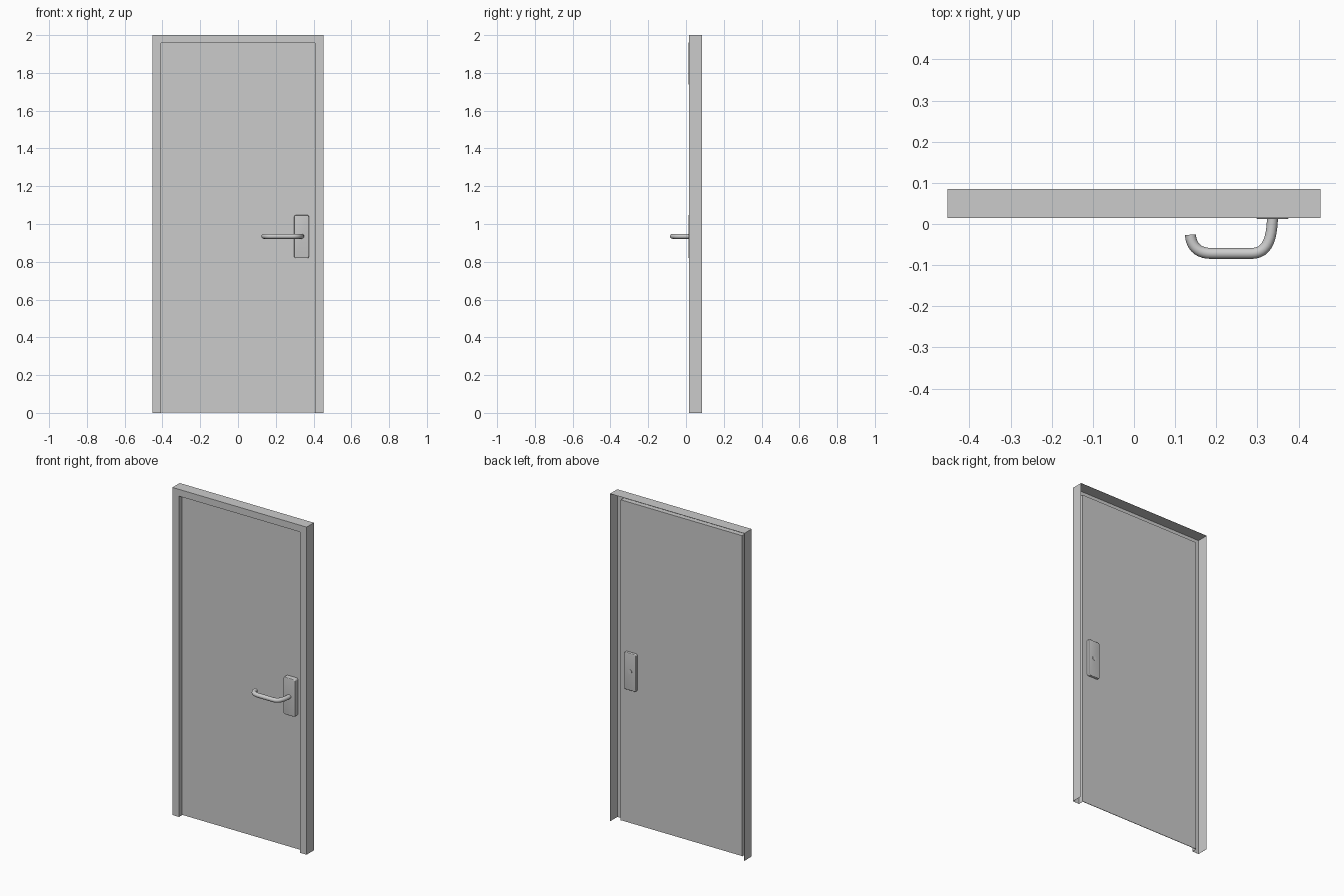
import bpy, bmesh
from mathutils import Vector

if "Cube" in bpy.data.objects:
    bpy.data.objects.remove(bpy.data.objects["Cube"])

HX, HZ = 0.3365, 0.933          # handle axis on the door
DOOR_F, DOOR_B = 0.042, 0.045   # door leaf front and back planes


def add_object(name, bm):
    bmesh.ops.recalc_face_normals(bm, faces=bm.faces)
    mesh = bpy.data.meshes.new(name)
    bm.to_mesh(mesh)
    bm.free()
    ob = bpy.data.objects.new(name, mesh)
    bpy.context.collection.objects.link(ob)
    return ob


def smooth(ob, angle=0.6):
    bpy.ops.object.select_all(action='DESELECT')
    ob.select_set(True)
    bpy.context.view_layer.objects.active = ob
    bpy.ops.object.shade_smooth_by_angle(angle=angle)


def box(lo, hi):
    bm = bmesh.new()
    bmesh.ops.create_cube(bm, size=1)
    lo, hi = Vector(lo), Vector(hi)
    for v in bm.verts:
        v.co = (lo + hi) / 2 + v.co * (hi - lo)
    return bm


# Sheet-metal frame: folded profile (inset from outside, depth) swept round the opening
profile = [(0.0, 0.085), (0.0, 0.015), (0.044, 0.015), (0.044, DOOR_B)]
bm = bmesh.new()
rows = []
for inset, y in profile:
    x, top = 0.453 - inset, 2.0 - inset * 0.93
    rows.append([bm.verts.new(p) for p in
                 ((x, y, 0), (x, y, top), (-x, y, top), (-x, y, 0))])
for a, b in zip(rows, rows[1:]):
    for i in range(3):
        bm.faces.new((a[i], a[i + 1], b[i + 1], b[i]))
frame = add_object("door_frame", bm)
sol = frame.modifiers.new("sheet", 'SOLIDIFY')
sol.thickness = 0.001
sol.offset = 0

# Door leaf
add_object("door_leaf", box((-0.409, DOOR_F, 0.003), (0.409, DOOR_B, 1.959)))


# Handle plates with rounded corners and a softened outer rim
def plate(name, y_door, y_face):
    lo = (HX - 0.0395, min(y_door, y_face), HZ - 0.114)
    hi = (HX + 0.0395, max(y_door, y_face), HZ + 0.114)
    bm = box(lo, hi)
    corners = [e for e in bm.edges
               if abs(e.verts[0].co.y - e.verts[1].co.y) > 1e-4]
    bmesh.ops.bevel(bm, geom=corners, offset=0.01, segments=5,
                    profile=0.5, affect='EDGES')
    rim = [e for e in bm.edges
           if all(abs(v.co.y - y_face) < 1e-5 for v in e.verts)]
    bmesh.ops.bevel(bm, geom=rim, offset=0.004, segments=3,
                    profile=0.5, affect='EDGES')
    smooth(add_object(name, bm))


plate("front_plate", DOOR_F, 0.012)
plate("back_plate", DOOR_B, 0.06)

# Lever handle: round bar bent along a path, its spindle running through the door
path = [  # position, left control, right control (x, y)
    ((HX, 0.062), (HX, 0.07), (HX, 0.045)),
    ((HX, 0.012), (HX, 0.03), (0.334, -0.048)),
    ((0.285, -0.0715), (0.318, -0.0715), (0.25, -0.0715)),
    ((0.188, -0.0715), (0.22, -0.0715), (0.153, -0.0715)),
    ((0.137, -0.026), (0.139, -0.052), (0.137, -0.01)),
]
curve = bpy.data.curves.new("lever_path", 'CURVE')
curve.dimensions = '3D'
curve.bevel_depth = 0.0133
curve.bevel_resolution = 4
curve.resolution_u = 10
curve.use_fill_caps = True
spline = curve.splines.new('BEZIER')
spline.bezier_points.add(len(path) - 1)
for bp, (co, left, right) in zip(spline.bezier_points, path):
    bp.handle_left_type = bp.handle_right_type = 'FREE'
    bp.co = (*co, HZ + 0.002)
    bp.handle_left = (*left, HZ + 0.002)
    bp.handle_right = (*right, HZ + 0.002)
lever = bpy.data.objects.new("lever_handle", curve)
bpy.context.collection.objects.link(lever)
bpy.ops.object.select_all(action='DESELECT')
lever.select_set(True)
bpy.context.view_layer.objects.active = lever
bpy.ops.object.convert(target='MESH')
smooth(bpy.context.view_layer.objects.active)
